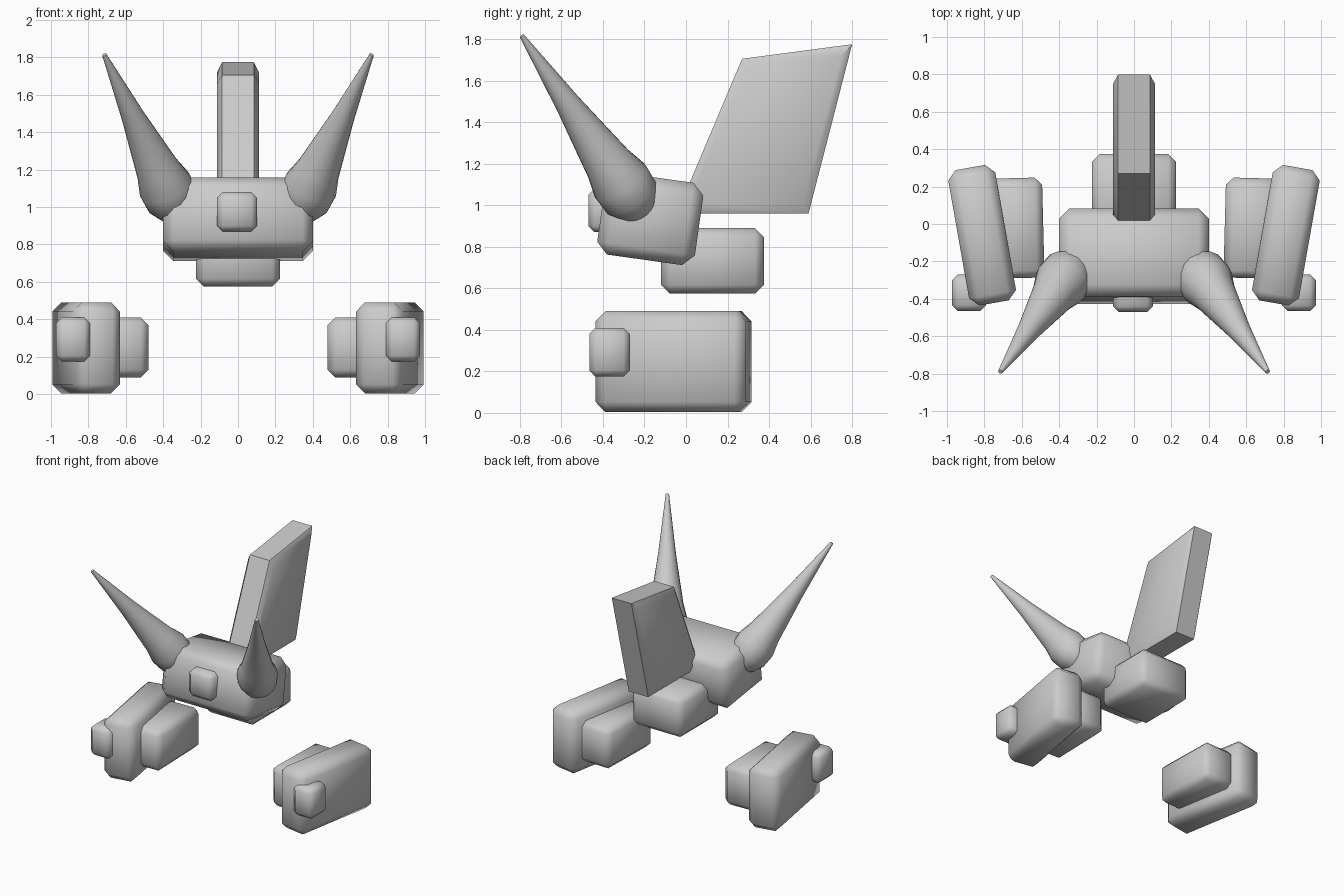
import bpy, bmesh, math
from mathutils import Vector, Matrix

cube = bpy.data.objects.get("Cube")
if cube:
    bpy.data.objects.remove(cube, do_unlink=True)

grey = bpy.data.materials.new("plain grey")
grey.use_nodes = True
colour = (0.6, 0.6, 0.6, 1)
grey.diffuse_color = colour
grey.node_tree.nodes["Principled BSDF"].inputs["Base Color"].default_value = colour


def finish(name, bm, angle):
    bmesh.ops.recalc_face_normals(bm, faces=bm.faces)
    mesh = bpy.data.meshes.new(name)
    bm.to_mesh(mesh)
    bm.free()
    mesh.materials.append(grey)
    ob = bpy.data.objects.new(name, mesh)
    bpy.context.collection.objects.link(ob)
    bpy.ops.object.select_all(action='DESELECT')
    ob.select_set(True)
    bpy.context.view_layer.objects.active = ob
    bpy.ops.object.shade_smooth_by_angle(angle=math.radians(angle))
    return ob


def block(name, centre, size, bevel, axis='Z', turn=0):
    """Box with chamfered edges, turned about one axis."""
    bm = bmesh.new()
    bmesh.ops.create_cube(bm, size=1)
    bmesh.ops.scale(bm, vec=size, verts=bm.verts)
    bmesh.ops.bevel(bm, geom=bm.edges[:], offset=bevel, segments=1, affect='EDGES')
    place = Matrix.Translation(centre) @ Matrix.Rotation(math.radians(turn), 4, axis)
    bmesh.ops.transform(bm, matrix=place, verts=bm.verts)
    return finish(name, bm, 50)


def horn(name, tip, base, rings, sides=20):
    """Tapered horn with a swollen root; rings are (fraction from tip, radius)."""
    tip, base = Vector(tip), Vector(base)
    turn = (base - tip).to_track_quat('Z', 'Y')
    bm = bmesh.new()
    loops = []
    for t, r in rings:
        centre = tip.lerp(base, t)
        loops.append([bm.verts.new(centre + turn @ Vector(
            (r * math.cos(a), r * math.sin(a), 0)))
            for a in (math.tau * i / sides for i in range(sides))])
    for a, b in zip(loops, loops[1:]):
        for i in range(sides):
            j = (i + 1) % sides
            bm.faces.new((a[i], a[j], b[j], b[i]))
    bm.faces.new(loops[0])
    bm.faces.new(loops[-1])
    return finish(name, bm, 60)


# Head, nose and body
block("head", (0, -0.172, 0.935), (0.8, 0.475, 0.4), 0.055, 'X', -8)
block("nose", (-0.005, -0.37, 0.975), (0.215, 0.2, 0.21), 0.03)
block("body", (0, 0.127, 0.732), (0.45, 0.495, 0.315), 0.042)

# Legs, feet and horns, one set on each side
horn_rings = [(0, 0.012), (0.4, 0.063), (0.74, 0.118), (0.84, 0.146),
              (0.93, 0.14), (1, 0.1), (1.04, 0.05)]
for side, s in (("left", 1), ("right", -1)):
    block(side + "_outer_leg", (s * 0.812, -0.06, 0.247), (0.255, 0.735, 0.485), 0.048, 'Z', -s * 10)
    block(side + "_inner_leg", (s * 0.63, -0.022, 0.25), (0.29, 0.535, 0.32), 0.04, 'Z', -s * 1.5)
    block(side + "_toe", (s * 0.882, -0.368, 0.292), (0.18, 0.195, 0.235), 0.03)
    horn(side + "_horn", (s * 0.715, -0.79, 1.815), (s * 0.327, -0.225, 0.98), horn_rings)

# Slanted tail slab with a raised, inset panel on each side
outline = [(-0.045, 0.96), (0.27, 1.705), (0.8, 1.775), (0.59, 0.96)]
middle = Vector((0.405, 1.35))
bm = bmesh.new()
loops = []
for x, inset in ((-0.112, True), (-0.085, False), (0.085, False), (0.112, True)):
    ring = []
    for p in outline:
        p = Vector(p)
        if inset:
            p = p.lerp(middle, 0.13)
        ring.append(bm.verts.new((x, p.x, p.y)))
    loops.append(ring)
for a, b in zip(loops, loops[1:]):
    for i in range(4):
        j = (i + 1) % 4
        bm.faces.new((a[i], a[j], b[j], b[i]))
bm.faces.new(loops[0])
bm.faces.new(loops[-1])
finish("tail", bm, 40)
